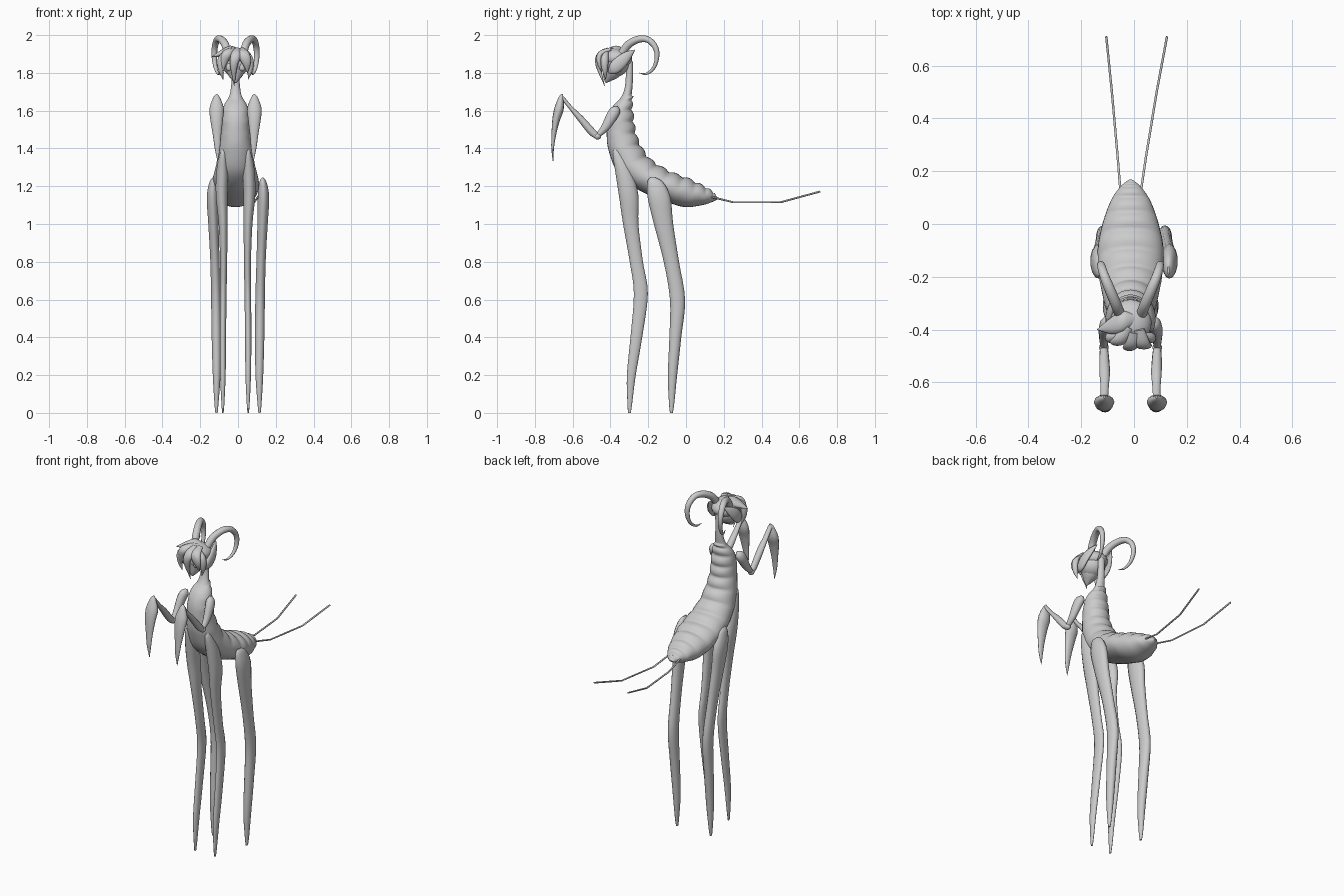
import bpy, bmesh, math
from mathutils import Vector

CX = -0.013  # body axis


def spline(keys, sub):
    # Catmull-Rom through tuples of any length
    if sub == 1:
        return [tuple(k) for k in keys]
    out = []
    for i in range(len(keys) - 1):
        p0, p1 = keys[max(i - 1, 0)], keys[i]
        p2, p3 = keys[i + 1], keys[min(i + 2, len(keys) - 1)]
        for j in range(sub):
            t = j / sub
            out.append(tuple(0.5 * (2 * b + (c - a) * t + (2 * a - 5 * b + 4 * c - d) * t * t
                                    + (3 * b - a - 3 * c + d) * t ** 3)
                             for a, b, c, d in zip(p0, p1, p2, p3)))
    out.append(tuple(keys[-1]))
    return out


def loft(name, rings, n=16):
    # rings: (centre, axis a, axis b)
    bm = bmesh.new()
    loops = []
    for c, a, b in rings:
        loops.append([bm.verts.new(c + a * math.cos(2 * math.pi * k / n) + b * math.sin(2 * math.pi * k / n))
                      for k in range(n)])
    for l0, l1 in zip(loops, loops[1:]):
        for k in range(n):
            bm.faces.new((l0[k], l0[(k + 1) % n], l1[(k + 1) % n], l1[k]))
    bm.faces.new(loops[0][::-1])
    bm.faces.new(loops[-1])
    bmesh.ops.recalc_face_normals(bm, faces=bm.faces)
    for f in bm.faces:
        f.smooth = len(f.verts) == 4
    me = bpy.data.meshes.new(name)
    bm.to_mesh(me)
    bm.free()
    ob = bpy.data.objects.new(name, me)
    bpy.context.collection.objects.link(ob)
    return ob


def tube(name, keys, n=12, sub=5):
    # keys: x, y, z, radius in the side plane, radius sideways
    pts = spline(keys, sub)
    rings = []
    for i, p in enumerate(pts):
        t = (Vector(pts[min(i + 1, len(pts) - 1)][:3]) - Vector(pts[max(i - 1, 0)][:3])).normalized()
        b = Vector((1, 0, 0))
        b = (b - t * b.dot(t)).normalized()
        rings.append((Vector(p[:3]), t.cross(b) * max(p[3], .001), b * max(p[4], .001)))
    return loft(name, rings, n)


def ball(name, loc, size, rot=(0, 0, 0)):
    bpy.ops.mesh.primitive_uv_sphere_add(segments=24, ring_count=14, radius=1, location=loc, rotation=rot)
    ob = bpy.context.object
    ob.name = name
    ob.scale = size
    bpy.ops.object.shade_smooth()
    return ob


# torso and abdomen: back y, z, belly y, z, half width
body = [(-.28, 1.86, -.315, 1.86, .02), (-.28, 1.79, -.318, 1.79, .02),
        (-.283, 1.73, -.325, 1.72, .024), (-.288, 1.68, -.345, 1.67, .034),
        (-.292, 1.63, -.39, 1.62, .062), (-.285, 1.56, -.415, 1.56, .072),
        (-.275, 1.49, -.42, 1.48, .076), (-.25, 1.42, -.41, 1.39, .088),
        (-.205, 1.35, -.36, 1.27, .103), (-.14, 1.30, -.25, 1.18, .12),
        (-.06, 1.26, -.12, 1.125, .124), (.02, 1.23, -.01, 1.09, .105),
        (.09, 1.195, .085, 1.10, .075), (.14, 1.165, .14, 1.117, .04),
        (.168, 1.14, .166, 1.13, .008)]
rings = []
pts = spline(body, 8)
for i, (ty, tz, by, bz, w) in enumerate(pts):
    top, bot = Vector((CX, ty, tz)), Vector((CX, by, bz))
    # scalloped back ridge
    if 24 < i < 108:
        top += (top - bot).normalized() * .012 * abs(math.sin(i * math.pi / 7))
    rings.append(((top + bot) / 2, (top - bot) / 2, Vector((w, 0, 0))))
loft("body", rings, 28)

# legs: z, front y, back y, distance from axis, half width
front_leg = [(1.405, -.375, -.355, .065, .004), (1.37, -.388, -.332, .066, .018),
             (1.28, -.375, -.285, .07, .032), (1.15, -.355, -.252, .073, .032),
             (1.0, -.333, -.252, .066, .024), (.8, -.298, -.228, .063, .019),
             (.63, -.276, -.202, .065, .018), (.4, -.294, -.232, .067, .017),
             (.2, -.313, -.266, .067, .015), (.05, -.31, -.285, .067, .008), (0, -.307, -.292, .067, .004)]
rear_leg = [(1.245, -.19, -.16, .13, .004), (1.22, -.205, -.12, .132, .02),
            (1.14, -.203, -.082, .135, .031), (1.0, -.17, -.068, .13, .028),
            (.8, -.118, -.037, .122, .025), (.6, -.085, -.005, .117, .026),
            (.4, -.088, -.025, .115, .025), (.2, -.096, -.047, .113, .021),
            (.05, -.09, -.062, .114, .011), (0, -.085, -.07, .114, .006)]

for s, side in ((-1, "left"), (1, "right")):
    for name, keys, cx in (("front_leg", front_leg, CX), ("rear_leg", rear_leg, 0)):
        loft(f"{name}_{side}", [(Vector((cx + s * x, (a + b) / 2, z)), Vector((0, (b - a) / 2, 0)),
                                 Vector((w, 0, 0))) for z, a, b, x, w in spline(keys, 4)], 14)

    def m(keys):
        return [(CX + s * k[0],) + tuple(k[1:]) for k in keys]

    # arm: upper arm, forearm and scythe blade
    tube(f"upper_arm_{side}", m([(.075, -.365, 1.62, .006, .006), (.086, -.372, 1.605, .026, .022),
                                 (.095, -.39, 1.575, .03, .025), (.1, -.425, 1.515, .023, .02),
                                 (.101, -.46, 1.475, .014, .014), (.101, -.478, 1.46, .012, .012)]))
    ball(f"elbow_{side}", (CX + s * .101, -.468, 1.465), (.018, .019, .018))
    tube(f"forearm_{side}", m([(.101, -.465, 1.46, .014, .014), (.1, -.5, 1.49, .02, .018),
                               (.098, -.56, 1.56, .017, .02), (.098, -.61, 1.615, .011, .016),
                               (.099, -.655, 1.67, .01, .014)]))
    tube(f"scythe_{side}", m([(.099, -.655, 1.688, .004, .004), (.1, -.662, 1.665, .014, .02),
                              (.1, -.672, 1.61, .025, .038), (.1, -.688, 1.55, .02, .033),
                              (.098, -.7, 1.47, .012, .022), (.096, -.706, 1.4, .007, .014),
                              (.094, -.704, 1.33, .001, .001)]), 12)

    # curled horn
    tube(f"horn_{side}", m([(.04, -.345, 1.895, .021, .02), (.055, -.305, 1.95, .021, .021),
                            (.078, -.25, 1.978, .019, .02), (.098, -.2, 1.975, .017, .018),
                            (.11, -.162, 1.935, .015, .016), (.112, -.154, 1.88, .012, .014),
                            (.105, -.172, 1.825, .009, .01), (.092, -.21, 1.795, .006, .006),
                            (.08, -.248, 1.8, .001, .001)]))

    # ear, eye and side locks
    tube(f"ear_{side}", m([(.066, -.41, 1.80, .004, .004), (.078, -.385, 1.82, .03, .013),
                           (.08, -.345, 1.858, .034, .014), (.068, -.305, 1.895, .022, .011),
                           (.052, -.27, 1.922, .001, .001)]))
    ball(f"eye_{side}", (CX + s * .035, -.438, 1.83), (.016, .009, .02))
    tube(f"side_lock_{side}", m([(.045, -.42, 1.91, .01, .012), (.075, -.43, 1.875, .02, .018),
                                 (.078, -.43, 1.82, .016, .015), (.066, -.425, 1.765, .001, .001)]))

    # jointed tail whip
    end = -.105 if s < 0 else .125
    root = -.052 if s < 0 else .027
    tube(f"tail_whip_{side}", [(root + (end - root) * f, y, z, .005, .005) for f, y, z in
                               ((0, .13, 1.145), (.18, .25, 1.115), (.6, .5, 1.115), (1, .71, 1.172))], 6, 1)

# head, jaw and hair
ball("head", (CX, -.375, 1.85), (.072, .075, .07))
tube("jaw", [(CX, -.375, 1.86, .07, .055), (CX, -.395, 1.81, .055, .05),
             (CX, -.415, 1.77, .025, .024), (CX, -.425, 1.748, .004, .004)])
ball("hair_cap", (CX, -.37, 1.878), (.08, .085, .052), (-.1, 0, 0))
locks = [
    [(.02, -.40, 1.925, .01, .02), (.03, -.452, 1.9, .016, .03), (.045, -.46, 1.855, .012, .024), (.05, -.445, 1.8, .001, .001)],
    [(0, -.41, 1.925, .01, .02), (-.01, -.456, 1.895, .016, .028), (-.022, -.465, 1.84, .013, .02), (-.02, -.43, 1.73, .001, .001)],
    [(-.02, -.39, 1.925, .01, .02), (-.055, -.44, 1.905, .018, .026), (-.075, -.442, 1.86, .013, .02), (-.085, -.43, 1.79, .001, .001)],
]
for i, k in enumerate(locks):
    tube(f"bang_{i + 1}", k)
# swept lock pointing to one side
loft("swept_lock", [(Vector((x, y, z)), Vector((0, r, 0)), Vector((0, 0, r * .6))) for x, y, z, r in
                    spline([(.01, -.36, 1.915, .015), (-.04, -.37, 1.92, .04), (-.085, -.385, 1.905, .032),
                            (-.14, -.4, 1.885, .001)], 5)], 12)
